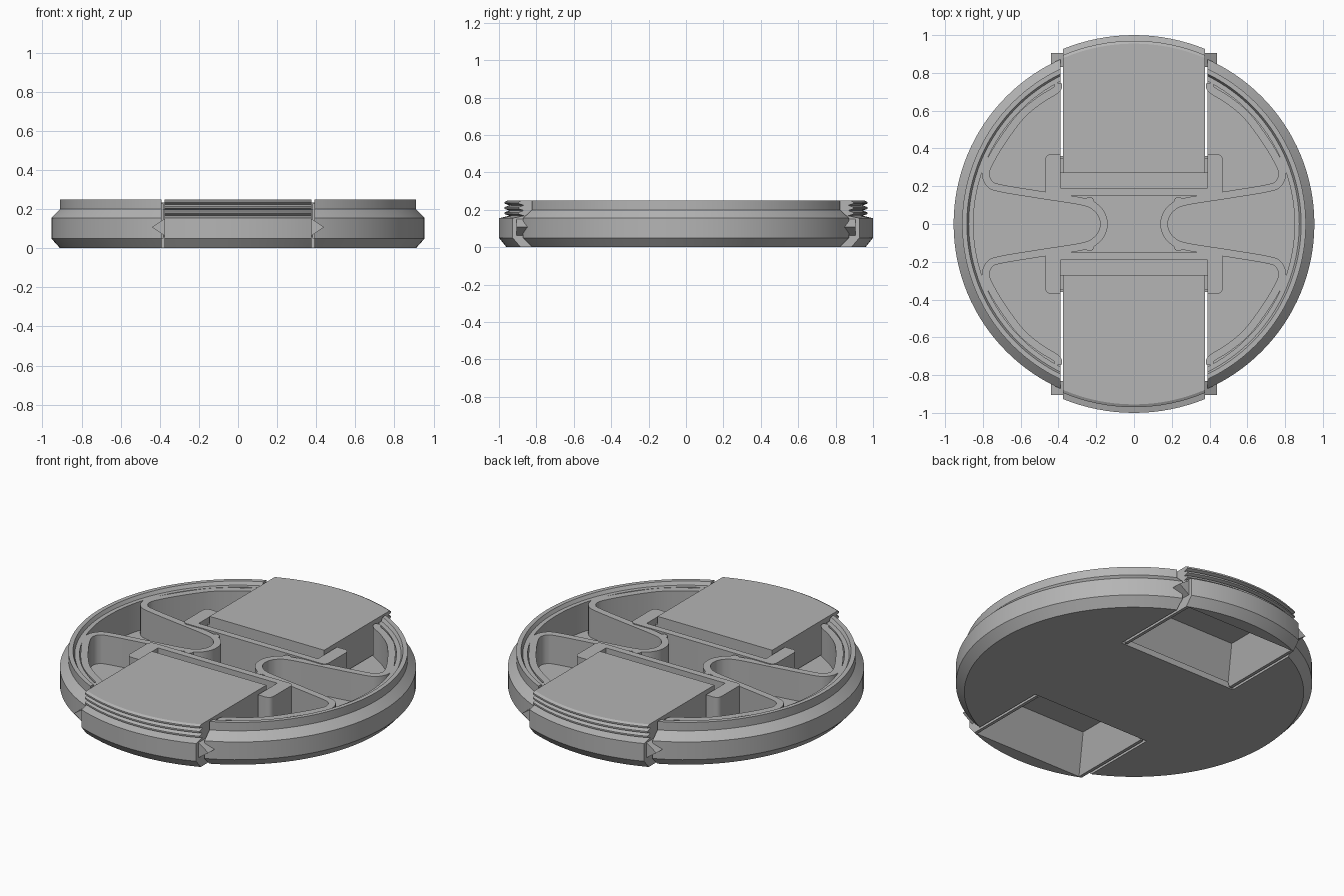
import bpy, bmesh, math
from mathutils import Vector

cube = bpy.data.objects.get("Cube")
if cube:
    bpy.data.objects.remove(cube, do_unlink=True)

grey = bpy.data.materials.new("plain grey")
grey.use_nodes = True
COLOUR = (0.46, 0.46, 0.46, 1)
grey.diffuse_color = COLOUR
grey.node_tree.nodes["Principled BSDF"].inputs["Base Color"].default_value = COLOUR


def make(name, bm):
    bmesh.ops.recalc_face_normals(bm, faces=bm.faces[:])
    mesh = bpy.data.meshes.new(name)
    bm.to_mesh(mesh)
    bm.free()
    ob = bpy.data.objects.new(name, mesh)
    bpy.context.collection.objects.link(ob)
    mesh.materials.append(grey)
    return ob


def smooth(ob):
    bpy.ops.object.select_all(action='DESELECT')
    ob.select_set(True)
    bpy.context.view_layer.objects.active = ob
    bpy.ops.object.shade_smooth_by_angle(angle=math.radians(25))


def lathe(name, profile, steps=128):
    """Closed solid of revolution; profile starts and ends on the axis."""
    bm = bmesh.new()
    rings = []
    for r, z in profile:
        if r == 0:
            rings.append([bm.verts.new((0, 0, z))] * steps)
        else:
            rings.append([bm.verts.new((r * math.cos(a), r * math.sin(a), z))
                          for a in (math.tau * i / steps for i in range(steps))])
    for low, high in zip(rings, rings[1:]):
        for i in range(steps):
            j = (i + 1) % steps
            loop = dict.fromkeys((low[i], low[j], high[j], high[i]))
            bm.faces.new(list(loop))
    return make(name, bm)


def prism(name, outline, z0, z1, round_x=None):
    """Vertical extrusion; vertical edges beyond round_x get rounded."""
    bm = bmesh.new()
    face = bm.faces.new([bm.verts.new((x, y, z0)) for x, y in outline])
    top = bmesh.ops.extrude_face_region(bm, geom=[face])["geom"]
    bmesh.ops.translate(bm, vec=(0, 0, z1 - z0),
                        verts=[v for v in top if isinstance(v, bmesh.types.BMVert)])
    if round_x:
        edges = [e for e in bm.edges
                 if abs(e.verts[0].co.z - e.verts[1].co.z) > 0.01
                 and abs(e.verts[0].co.x) > round_x]
        bmesh.ops.bevel(bm, geom=edges, offset=0.03, segments=4,
                        profile=0.5, affect='EDGES')
    return make(name, bm)


def box(name, x0, x1, y0, y1, z0, z1):
    return prism(name, [(x0, y0), (x1, y0), (x1, y1), (x0, y1)], z0, z1)


def frustum(name, low, high, z0, z1):
    """Tapered block between two rectangles (x half width, y0, y1)."""
    bm = bmesh.new()
    rows = [[bm.verts.new(p) for p in ((-w, a, z), (w, a, z), (w, b, z), (-w, b, z))]
            for (w, a, b), z in ((low, z0), (high, z1))]
    bm.faces.new(rows[0])
    bm.faces.new(rows[1])
    for i in range(4):
        j = (i + 1) % 4
        bm.faces.new((rows[0][i], rows[0][j], rows[1][j], rows[1][i]))
    return make(name, bm)


def boolean(ob, cutter, operation):
    mod = ob.modifiers.new("cut", 'BOOLEAN')
    mod.operation, mod.object, mod.solver = operation, cutter, 'EXACT'
    bpy.context.view_layer.update()
    mesh = bpy.data.meshes.new_from_object(
        ob.evaluated_get(bpy.context.evaluated_depsgraph_get()))
    ob.modifiers.clear()
    ob.data = mesh
    bpy.data.objects.remove(cutter, do_unlink=True)


def spline(points, n=6):
    """Smooth path through the points."""
    p = [Vector(q) for q in points]
    p = [2 * p[0] - p[1]] + p + [2 * p[-1] - p[-2]]
    out = []
    for a, b, c, d in zip(p, p[1:], p[2:], p[3:]):
        for k in range(n):
            t = k / n
            out.append(0.5 * (2 * b + (c - a) * t + (2 * a - 5 * b + 4 * c - d) * t * t
                              + (3 * b - a - 3 * c + d) * t ** 3))
    return out + [p[-2]]


# Round body: shallow cup with chamfered rim and a small inner ledge
body = lathe("cap_body", [(0, 0), (0.91, 0), (0.955, 0.05), (0.955, 0.155), (0.91, 0.2),
                          (0.91, 0.25), (0.885, 0.25), (0.875, 0.23), (0.85, 0.23),
                          (0.85, 0.06), (0, 0.06)])
for s in (1, -1):
    boolean(body, box("notch", -0.39, 0.39, *sorted((s * 0.36, s * 1.1)), -0.1, 0.4),
            'DIFFERENCE')
smooth(body)

# Spring bands: one curling wall on each side
half = [(0.4, 0.745), (0.41, 0.712), (0.5, 0.655), (0.6, 0.57), (0.7, 0.435),
        (0.765, 0.325), (0.785, 0.265), (0.765, 0.215), (0.71, 0.19), (0.5, 0.155),
        (0.27, 0.118), (0.2, 0.085), (0.168, 0.042)]
path = spline(half + [(0.16, 0)] + [(x, -y) for x, y in reversed(half)])
left, right = [], []
for i, p in enumerate(path):
    t = (path[min(i + 1, len(path) - 1)] - path[max(i - 1, 0)]).normalized()
    n = Vector((-t.y, t.x)) * 0.02
    left.append(p + n)
    right.append(p - n)
for s, side in ((1, "left"), (-1, "right")):
    band = prism(side + "_spring_band", [(s * p.x, p.y) for p in left + right[::-1]],
                 0.05, 0.23)
    smooth(band)
    for e in (1, -1):
        bump = [(s * 0.235 + 0.025 * math.cos(a), e * 0.118 + 0.025 * math.sin(a))
                for a in (math.tau * i / 16 for i in range(16))]
        smooth(prism(side + "_spring_bump", bump, 0.05, 0.23))

# Squeeze tabs with ridged lip, finger recess, guide lugs and bracket
ridges = []
for i in range(3):
    z = 0.168 + i * 0.028
    ridges += [(0.945, z), (0.97, z + 0.009), (0.97, z + 0.018)]
tab_profile = ([(0, 0), (0.96, 0), (1, 0.05), (1, 0.155)] + ridges
               + [(0.955, 0.25), (0, 0.25)])
for s, side in ((-1, "front"), (1, "back")):
    def span(a, b):
        return sorted((s * a, s * b))
    tab = lathe(side + "_tab", tab_profile)
    boolean(tab, box("trim", -0.375, 0.375, *span(0.27, 1.2), -0.1, 0.4), 'INTERSECT')
    boolean(tab, box("step", -0.5, 0.5, *span(0.1, 0.37), -0.1, 0.065), 'DIFFERENCE')
    boolean(tab, frustum("recess", (0.36, *span(0.35, 0.89)),
                         (0.29, *span(0.47, 0.77)), -0.01, 0.2), 'DIFFERENCE')
    smooth(tab)

    bracket = [(-0.47, 0.37), (-0.47, 0.15), (0.47, 0.15), (0.47, 0.37),
               (0.39, 0.37), (0.39, 0.19), (-0.39, 0.19), (-0.39, 0.37)]
    smooth(prism(side + "_tab_bracket", [(x, s * y) for x, y in bracket],
                 0.05, 0.235, round_x=0.46))

    for e in (1, -1):
        box(side + "_tab_guide", *sorted((e * 0.37, e * 0.395)), *span(0.27, 0.35),
            0.065, 0.2)
        # Pointed side lug: a triangle in x and z, swept along y
        bm = bmesh.new()
        ends = [[bm.verts.new((e * x, s * y, z)) for x, z in
                 ((0.37, 0.06), (0.44, 0.108), (0.37, 0.155))] for y in (0.83, 0.905)]
        bm.faces.new(ends[0])
        bm.faces.new(ends[1])
        for i in range(3):
            j = (i + 1) % 3
            bm.faces.new((ends[0][i], ends[0][j], ends[1][j], ends[1][i]))
        make(side + "_tab_lug", bm)
